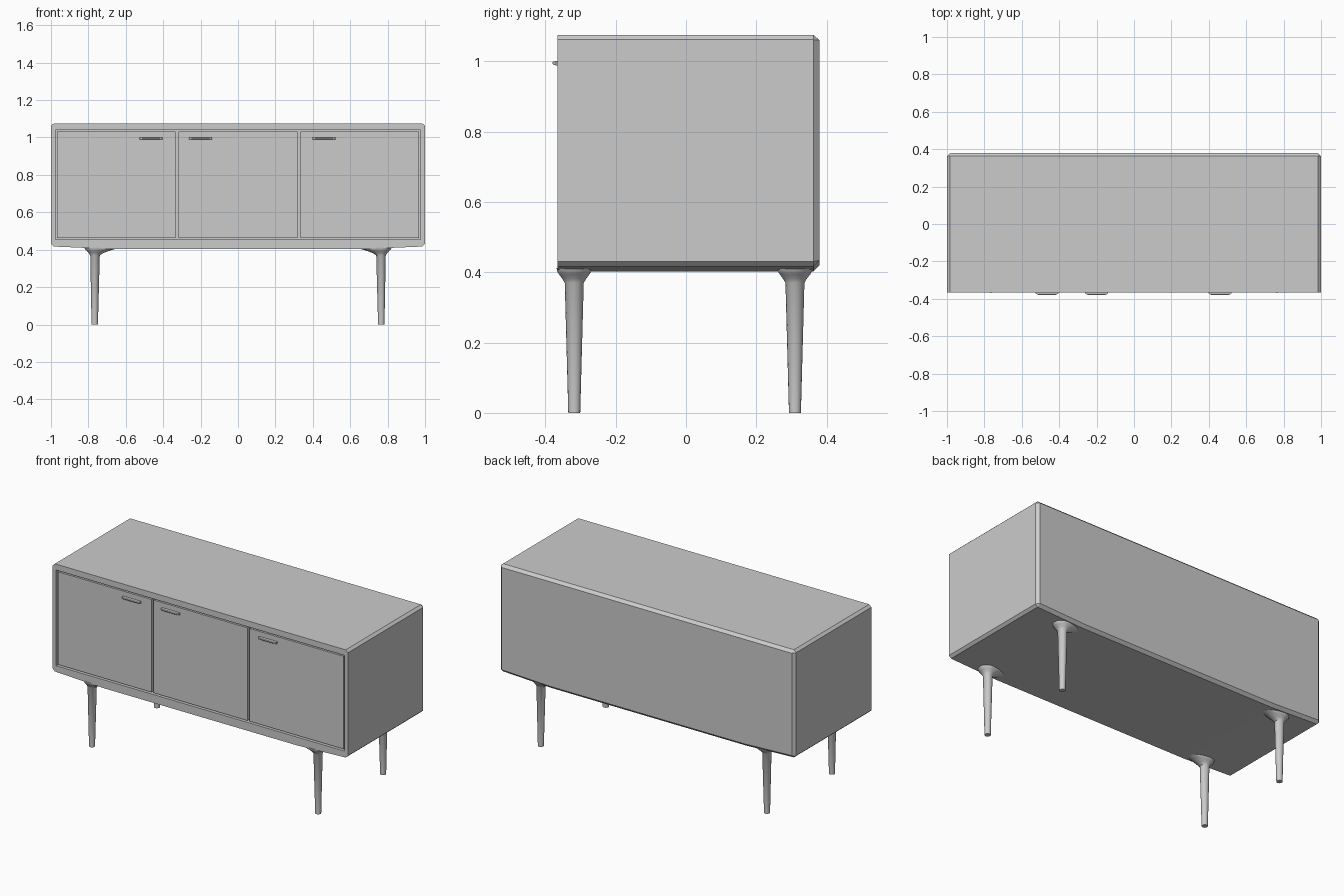
import bpy, bmesh, math

if "Cube" in bpy.data.objects:
    bpy.data.objects.remove(bpy.data.objects["Cube"])

FRONT, BACK = -0.365, 0.38


def finish(bm, name, smooth=False):
    bmesh.ops.recalc_face_normals(bm, faces=bm.faces[:])
    mesh = bpy.data.meshes.new(name)
    bm.to_mesh(mesh)
    bm.free()
    ob = bpy.data.objects.new(name, mesh)
    bpy.context.collection.objects.link(ob)
    if smooth:
        bpy.ops.object.select_all(action='DESELECT')
        ob.select_set(True)
        bpy.context.view_layer.objects.active = ob
        bpy.ops.object.shade_smooth_by_angle(angle=math.radians(40))
    return ob


def loft(bm, loops, cap_start=True, cap_end=True):
    """Skin a list of equal-length point loops; returns the vertex rings."""
    rings = [[bm.verts.new(p) for p in loop] for loop in loops]
    n = len(rings[0])
    for a, b in zip(rings, rings[1:]):
        for i in range(n):
            j = (i + 1) % n
            bm.faces.new((a[i], a[j], b[j], b[i]))
    if cap_start:
        bm.faces.new(rings[0])
    if cap_end:
        bm.faces.new(rings[-1])
    return rings


def ring_edges(bm, ring):
    return [bm.edges.get((ring[i - 1], ring[i])) for i in range(len(ring))]


# Cabinet: chamfered profile with a sagging underside, chamfered back edge
half = [(0.66, 0.403), (0.985, 0.417), (1.0, 0.431), (1.0, 1.062), (0.985, 1.076)]
profile = half + [(-x, z) for x, z in reversed(half)]
c = 0.017
shrunk = [(math.copysign(min(abs(x), 1 - c), x), z + (c if z < 0.42 else 0) - (c * 0.8 if z > 1.07 else 0))
          for x, z in profile]
shrunk = [(x, min(max(z, 0.418), 1.06)) for x, z in shrunk]
bm = bmesh.new()
shell = loft(bm, [[(x, FRONT, z) for x, z in profile],
                  [(x, BACK - c, z) for x, z in profile],
                  [(x, BACK, z) for x, z in shrunk]], cap_start=False)
# recess behind the doors
opening = [(-0.976, 0.454), (0.976, 0.454), (0.976, 1.04), (-0.976, 1.04)]
recess = loft(bm, [[(x, FRONT, z) for x, z in opening],
                   [(x, FRONT + 0.03, z) for x, z in opening]], cap_start=False)
bmesh.ops.triangle_fill(bm, use_beauty=True,
                        edges=ring_edges(bm, shell[0]) + ring_edges(bm, recess[0]))
finish(bm, "cabinet")


# Doors: three inset panels with narrow gaps
def box(name, x0, x1, y0, y1, z0, z1):
    bm = bmesh.new()
    loft(bm, [[(x0, y, z0), (x1, y, z0), (x1, y, z1), (x0, y, z1)] for y in (y0, y1)])
    return finish(bm, name)


for name, x0, x1 in (("left_door", -0.967, -0.333),
                     ("middle_door", -0.318, 0.318),
                     ("right_door", 0.333, 0.967)):
    box(name, x0, x1, FRONT + 0.003, FRONT + 0.03, 0.463, 1.031)


# Handles: thin lips with tapered ends and a tapered front edge
for name, x in (("left_handle", -0.465), ("middle_handle", -0.2), ("right_handle", 0.46)):
    bm = bmesh.new()
    loops = []
    for y, w, h in ((FRONT + 0.008, 0.061, 0.006), (-0.37, 0.061, 0.006),
                    (-0.377, 0.053, 0.005), (-0.38, 0.043, 0.002)):
        loops.append([(x - w, y, 0.995 - h), (x + w, y, 0.995 - h),
                      (x + w, y, 0.995 + h), (x - w, y, 0.995 + h)])
    loft(bm, loops)
    finish(bm, name)


# Legs: tapered round posts flaring into a wide foot under the cabinet
# each section: height, outward reach, inward reach, half depth
SECTIONS = [(0.0, 0.017, 0.017, 0.017), (0.37, 0.024, 0.027, 0.027),
            (0.382, 0.032, 0.045, 0.034), (0.395, 0.043, 0.08, 0.044),
            (0.403, 0.052, 0.107, 0.049), (0.412, 0.055, 0.11, 0.05)]


def leg(name, side, y):
    bm = bmesh.new()
    loops = []
    for z, out, inn, depth in SECTIONS:
        pts = []
        for i in range(16):
            a = math.tau * i / 16
            reach = out if math.cos(a) > 0 else inn
            pts.append((side * (0.766 + reach * math.cos(a)), y + depth * math.sin(a), z))
        loops.append(pts)
    loft(bm, loops)
    finish(bm, name, smooth=True)


for side, sname in ((-1, "left"), (1, "right")):
    leg("front_" + sname + "_leg", side, -0.318)
    leg("back_" + sname + "_leg", side, 0.31)
